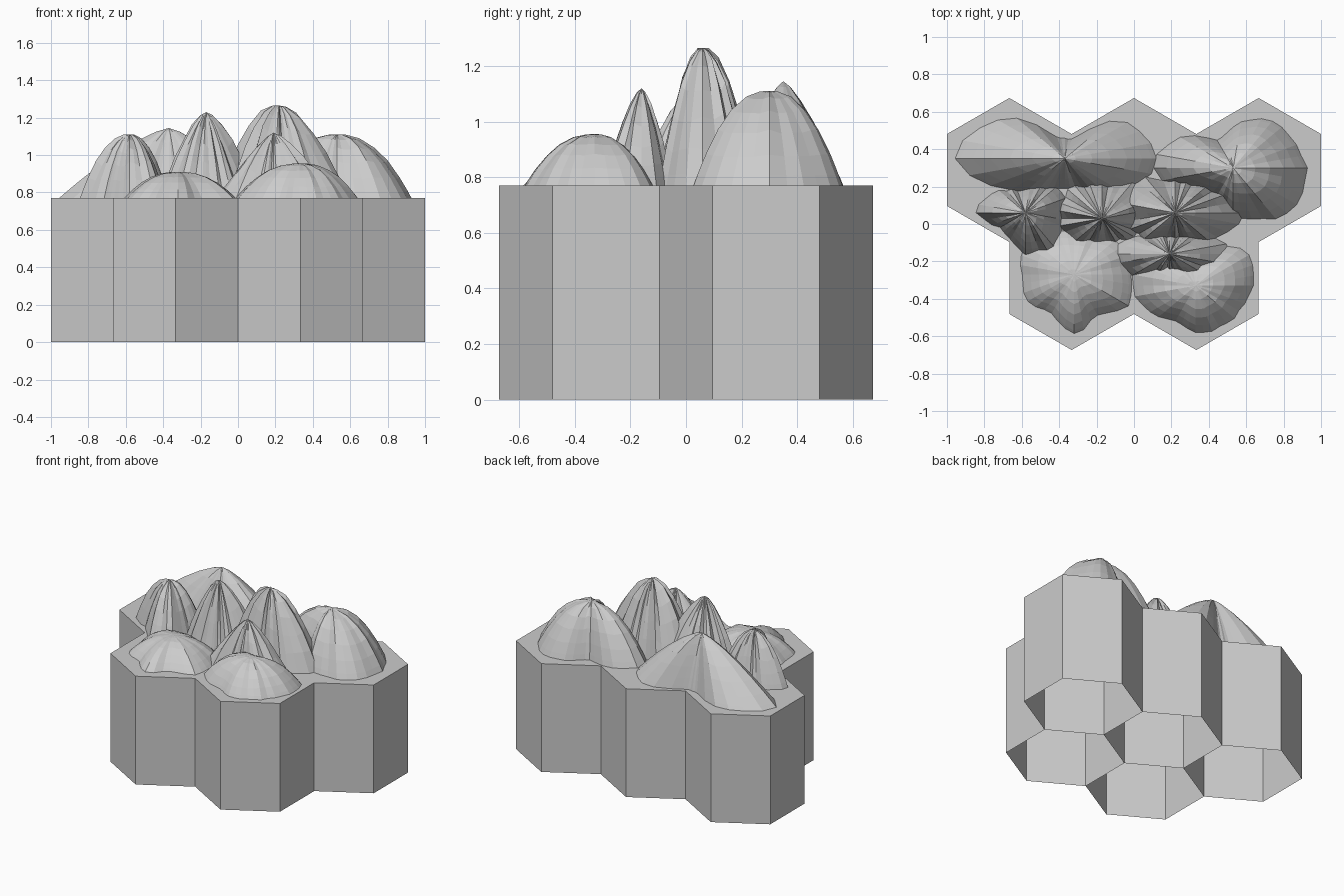
import bpy, bmesh, math, random
from mathutils import Vector

if "Cube" in bpy.data.objects:
    bpy.data.objects.remove(bpy.data.objects["Cube"])

random.seed(7)
R = 2 / 3 / math.sqrt(3)      # hexagon circumradius (tile width 2/3)
TOP = 0.77                    # height of the tile tops
SEG = 36                      # sides of each mountain

stone = bpy.data.materials.new("light_grey_stone")
stone.diffuse_color = (0.6, 0.6, 0.6, 1)
stone.use_nodes = True
stone.node_tree.nodes["Principled BSDF"].inputs["Base Color"].default_value = stone.diffuse_color


def finish(bm, name):
    bmesh.ops.recalc_face_normals(bm, faces=bm.faces)
    me = bpy.data.meshes.new(name)
    bm.to_mesh(me)
    bm.free()
    me.materials.append(stone)
    ob = bpy.data.objects.new(name, me)
    bpy.context.collection.objects.link(ob)


def hex_tile(name, cx, cy):
    """Hexagonal column with a closed top and open, hollow underside."""
    bm = bmesh.new()
    rings = []
    for z in (0, TOP):
        rings.append([bm.verts.new((cx + R * math.sin(i * math.pi / 3),
                                    cy + R * math.cos(i * math.pi / 3), z))
                      for i in range(6)])
    lo, hi = rings
    for i in range(6):
        j = (i + 1) % 6
        bm.faces.new((lo[i], lo[j], hi[j], hi[i]))
    bm.faces.new(hi)
    finish(bm, name)


def smooth_radius(radii, t):
    """Catmull-Rom interpolation round a closed list of radii."""
    n = len(radii)
    i, f = int(t) % n, t - int(t)
    a, b, c, d = (radii[(i + k) % n] for k in (-1, 0, 1, 2))
    return b + 0.5 * f * (c - a + f * (2 * a - 5 * b + 4 * c - d
                                       + f * (3 * (b - c) + d - a)))


def mountain(name, peak, power, crag, radii):
    """Ridged mound: rings shrink from the footprint outline to the peak."""
    px, py, pz = peak
    h = pz - TOP
    ridge = [random.uniform(-crag, crag) for _ in range(SEG)]
    bm = bmesh.new()
    rings = []
    for s in (1, 0.95, 0.84, 0.68, 0.5, 0.3, 0.12):
        ring = []
        for k in range(SEG):
            a = 2 * math.pi * k / SEG
            r = smooth_radius(radii, k * len(radii) / SEG)
            r *= s * (1 + 0.5 * ridge[k])
            z = 1 - s ** power
            z *= 1 + (ridge[k] + random.uniform(-crag, crag) * 0.3) * s
            ring.append(bm.verts.new((px + r * math.cos(a),
                                      py + r * math.sin(a), TOP + h * z)))
        rings.append(ring)
    tip = bm.verts.new(peak)
    for lo, hi in zip(rings, rings[1:]):
        for k in range(SEG):
            j = (k + 1) % SEG
            bm.faces.new((lo[k], lo[j], hi[j], hi[k]))
    for k in range(SEG):
        bm.faces.new((rings[-1][k], rings[-1][(k + 1) % SEG], tip))
    finish(bm, name)


# Hexagonal tiles: three behind, two in front
for i, x in enumerate((-2 / 3, 0, 2 / 3)):
    hex_tile(f"back_tile_{i + 1}", x, R * 0.75)
for i, x in enumerate((-1 / 3, 1 / 3)):
    hex_tile(f"front_tile_{i + 1}", x, -R * 0.75)

# Mountains: peak, profile power, cragginess, footprint radii every 30 degrees
mountain("main_peak", (0.22, 0.06, 1.265), 1.9, 0.16,
         (.38, .28, .21, .19, .21, .3, .3, .24, .17, .14, .17, .28))
mountain("middle_peak", (-0.17, 0.03, 1.23), 1.4, 0.16,
         (.25, .3, .24, .21, .22, .24, .23, .2, .15, .13, .14, .2))
mountain("left_peak", (-0.58, 0.06, 1.11), 2.0, 0.12,
         (.2, .22, .17, .13, .14, .21, .25, .16, .17, .22, .25, .23))
mountain("back_left_ridge", (-0.37, 0.35, 1.145), 1.35, 0.06,
         (.48, .38, .14, .11, .16, .42, .58, .34, .2, .16, .19, .36))
mountain("back_right_dome", (0.53, 0.3, 1.11), 2.2, 0.05,
         (.39, .35, .3, .22, .17, .32, .42, .25, .2, .26, .32, .4))
mountain("front_crag", (0.19, -0.16, 1.12), 1.35, 0.16,
         (.33, .2, .12, .1, .12, .18, .33, .22, .13, .11, .14, .24))
mountain("front_left_mound", (-0.32, -0.27, 0.91), 2.3, 0.04,
         (.3, .3, .24, .23, .26, .3, .28, .29, .24, .31, .25, .33))
mountain("front_right_mound", (0.33, -0.33, 0.955), 2.3, 0.06,
         (.3, .33, .25, .18, .22, .32, .34, .28, .22, .25, .26, .27))
